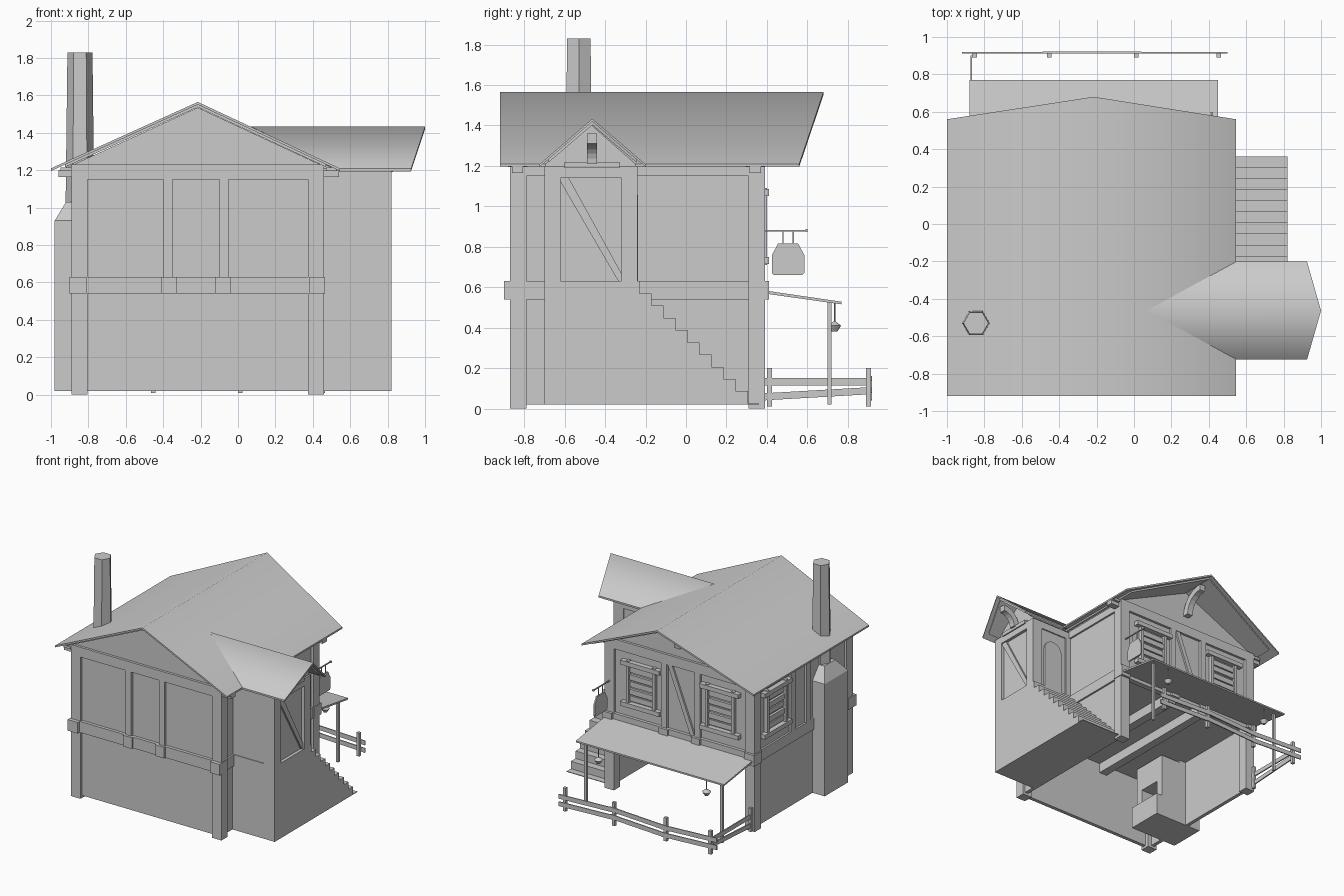
import bpy, bmesh, math

if "Cube" in bpy.data.objects:
    bpy.data.objects.remove(bpy.data.objects["Cube"])

mat = bpy.data.materials.new("plain_grey")
mat.diffuse_color = (0.6, 0.6, 0.6, 1)
mat.use_nodes = True
mat.node_tree.nodes["Principled BSDF"].inputs["Base Color"].default_value = mat.diffuse_color


def finish(name, bm):
    bmesh.ops.recalc_face_normals(bm, faces=bm.faces)
    me = bpy.data.meshes.new(name)
    bm.to_mesh(me)
    bm.free()
    me.materials.append(mat)
    ob = bpy.data.objects.new(name, me)
    bpy.context.collection.objects.link(ob)
    return ob


def add_prism(bm, pts, axis, a, b):
    def place(p, t):
        return {'x': (t, p[0], p[1]), 'y': (p[0], t, p[1]), 'z': (p[0], p[1], t)}[axis]
    lo = [bm.verts.new(place(p, a)) for p in pts]
    hi = [bm.verts.new(place(p, b)) for p in pts]
    bm.faces.new(lo)
    bm.faces.new(hi)
    n = len(pts)
    for i in range(n):
        j = (i + 1) % n
        bm.faces.new((lo[i], lo[j], hi[j], hi[i]))


def prism(name, pts, axis, a, b):
    bm = bmesh.new()
    add_prism(bm, pts, axis, a, b)
    return finish(name, bm)


def boxes(name, *items):
    bm = bmesh.new()
    for x0, x1, y0, y1, z0, z1 in items:
        add_prism(bm, [(x0, y0), (x1, y0), (x1, y1), (x0, y1)], 'z', z0, z1)
    return finish(name, bm)


def roof(name, r0, r1, l0, l1, e0, e1, t):
    """Two roof slopes from ridge r0-r1 to eaves l0-l1 and e0-e1, smooth over the ridge."""
    bm = bmesh.new()
    top = [bm.verts.new(p) for p in (r0, r1, l0, l1, e0, e1)]
    bot = [bm.verts.new((p[0], p[1], p[2] - t)) for p in (r0, r1, l0, l1, e0, e1)]
    for v in (top, bot):
        bm.faces.new((v[0], v[1], v[3], v[2]))
        bm.faces.new((v[0], v[1], v[5], v[4]))
    for i, j in ((0, 2), (1, 3), (2, 3), (0, 4), (1, 5), (4, 5)):
        bm.faces.new((top[i], top[j], bot[j], bot[i]))
    for f in bm.faces:
        f.smooth = True
    for e in bm.edges:
        e.smooth = e.verts[0] in top[:2] and e.verts[1] in top[:2]
    return finish(name, bm)


def rod(name, p0, p1, r0, r1, sides=6):
    bm = bmesh.new()
    ring = [[bm.verts.new((p[0] + r * math.cos(k * math.tau / sides),
                           p[1] + r * math.sin(k * math.tau / sides), p[2]))
             for k in range(sides)] for p, r in ((p0, r0), (p1, r1))]
    for k in range(sides):
        j = (k + 1) % sides
        bm.faces.new((ring[0][k], ring[0][j], ring[1][j], ring[1][k]))
    for r in ring:
        bm.faces.new(r)
    return finish(name, bm)


# Roofs: a top sheet and a smaller underlay for each
roof("main_roof", (-.215, -.92, 1.565), (-.215, .68, 1.565), (-1, -.92, 1.21), (-1, .56, 1.21),
     (.545, -.92, 1.21), (.545, .56, 1.21), .014)
roof("main_roof_underlay", (-.215, -.89, 1.553), (-.215, .65, 1.553), (-.925, -.89, 1.232),
     (-.925, .53, 1.232), (.47, -.89, 1.233), (.47, .53, 1.233), .016)
roof("side_roof", (.07, -.463, 1.433), (1, -.463, 1.433), (.54, -.725, 1.208), (.925, -.725, 1.208),
     (.54, -.2, 1.208), (.925, -.2, 1.208), .014)
roof("side_roof_underlay", (.12, -.463, 1.42), (.965, -.463, 1.42), (.5, -.68, 1.235),
     (.9, -.68, 1.235), (.5, -.245, 1.235), (.9, -.245, 1.235), .018)

# Main house: open-backed ground floor, solid upper floor with gables
boxes("ground_walls", (-.87, .44, -.85, -.82, .02, .6), (-.87, -.84, -.82, .37, .02, .6),
      (.41, .44, -.82, .37, .02, .6))
prism("upper_house", [(-.87, .58), (.44, .58), (.44, 1.23), (-.215, 1.535), (-.87, 1.235)],
      'y', -.85, .37)
boxes("floor_joists", *[(x - .035, x + .035, -.82, .37, .5, .59) for x in (-.375, -.075)])
boxes("corner_posts", *[(x, x + .085, y, y + .08, 0, 1.23)
                        for x in (-.89, .375) for y in (-.87, .31)])
boxes("middle_posts", *[(x, x + .05, y, y + .03, .6, 1.16)
                        for x in (-.4, -.1) for y in (-.87, .36)],
      (-.885, -.85, -.14, -.08, .6, 1.16), (-.885, -.85, -.33, -.28, .6, 1.16))
boxes("floor_beams", (-.88, .45, -.875, -.84, .54, .63), (-.88, .45, .35, .395, .54, .63),
      (-.885, -.85, -.86, .38, .54, .63), (.42, .455, -.86, .38, .54, .63))
boxes("beam_blocks", *[(x0, x1, y, y + .1, .54, .63)
                       for x0, x1 in ((-.9, -.81), (.38, .465)) for y in (-.9, .31)],
      *[(x, x + .08, y, y + .04, .54, .63) for x in (-.41, -.12) for y in (-.89, .37)])
boxes("top_beams", (-.88, .45, -.87, -.84, 1.15, 1.23), (-.88, .45, .35, .39, 1.15, 1.23),
      (-.885, -.85, -.86, .38, 1.15, 1.21), (.42, .455, -.86, .38, 1.15, 1.21))
boxes("eave_beams", *[(-.96, .54, y, y + .055, 1.165, 1.2) for y in (-.86, .315)],
      *[(x, x + .06, y - .02, y + .075, 1.195, 1.215) for y in (-.86, .315) for x in (-.95, .47)])
prism("back_brace", [(-.14, 1.16), (-.1, 1.16), (-.31, .62), (-.35, .62)], 'y', .36, .385)


# Shuttered windows
def window(name, u, wall, side):
    parts = [(-.13, -.105, .03, .71, 1.09), (.105, .13, .03, .71, 1.09),
             (-.175, .175, .04, .715, .75), (-.175, .175, .04, 1.05, 1.085)]
    parts += [(-.11, .11, .012 + .008 * (k % 2), .76 + k * .058, .803 + k * .058) for k in range(5)]
    if side == 'back':
        return boxes(name, *[(u + a, u + b, wall, wall + d, z0, z1) for a, b, d, z0, z1 in parts])
    return boxes(name, *[(wall - d, wall, u + a, u + b, z0, z1) for a, b, d, z0, z1 in parts])


window("back_window_right", .13, .37, 'back')
window("back_window_left", -.58, .37, 'back')
window("left_window", .11, -.87, 'left')

# Side extension with outside stair
steps = [(-.7, .02), (-.7, .63)]
for i in range(10):
    y = -.23 + i * .0595
    steps += [(y, .63 - i * .0605), (y, .63 - (i + 1) * .0605)]
prism("stair_block", steps + [(.36, .025), (.36, .02)], 'x', .43, .82)
prism("side_room", [(-.695, .63), (-.25, .63), (-.25, 1.21), (-.465, 1.4), (-.695, 1.21)],
      'x', .3, .795)
boxes("side_room_frame", (.73, .82, -.7, -.62, .63, 1.15), (.73, .82, -.32, -.24, .63, 1.15),
      (.73, .82, -.7, -.24, 1.14, 1.2), (.44, .8, -.27, -.24, 1.14, 1.2),
      (.44, .49, -.27, -.24, .63, 1.15), (.8, .83, -.6, -.33, 1.19, 1.22))
prism("side_brace", [(-.62, 1.15), (-.585, 1.15), (-.32, .67), (-.32, .63), (-.335, .63), (-.62, 1.12)],
      'x', .78, .81)
arch = [(.62 + .085 * math.cos(k * math.pi / 8), .97 + .085 * math.sin(k * math.pi / 8))
        for k in range(9)]
prism("side_door", [(.535, .63), (.705, .63)] + arch, 'y', -.255, -.237)


# Curved gable brackets
def bracket(name, wall, top, r, axis, a, b):
    pts = [(wall + r + q * math.cos(t), top - r + q * math.sin(t))
           for q, order in ((r, range(7)), (r - .05, range(6, -1, -1)))
           for t in [math.pi - k * math.pi / 12 for k in order]]
    return prism(name, pts, axis, a, b)


bracket("side_bracket", .795, 1.36, .15, 'y', -.49, -.44)
bracket("back_bracket", .37, 1.52, .2, 'x', -.24, -.19)

# Chimney: brick base, sloped shoulder, six-sided pipe, inner hearth
boxes("chimney_base", (-.98, -.78, -.68, -.38, .02, .93))
bm = bmesh.new()
low = [bm.verts.new(p) for p in ((-.98, -.68, .93), (-.78, -.68, .93), (-.78, -.38, .93), (-.98, -.38, .93))]
high = [bm.verts.new(p) for p in ((-.92, -.6, 1.03), (-.78, -.6, 1.03), (-.78, -.46, 1.03), (-.92, -.46, 1.03))]
bm.faces.new(low)
bm.faces.new(high)
for i in range(4):
    j = (i + 1) % 4
    bm.faces.new((low[i], low[j], high[j], high[i]))
finish("chimney_shoulder", bm)
rod("chimney_pipe", (-.845, -.53, 1.0), (-.845, -.53, 1.83), .077, .067)
boxes("hearth", (-.84, -.55, -.68, -.38, .02, .2), (-.84, -.6, -.68, -.62, .2, .35),
      (-.84, -.6, -.44, -.38, .2, .35), (-.84, -.6, -.68, -.38, .35, .56))

# Porch canopy, its posts and hanging lamps
prism("canopy", [(.38, .57), (.77, .515), (.77, .528), (.38, .585)], 'x', -.88, .45)
boxes("canopy_posts", *[(x, x + .02, .7, .72, .02, .525) for x in (-.83, .39)])
for n, x in (("left", -.7), ("right", .27)):
    rod("lamp_chain_" + n, (x, .735, .42), (x, .735, .52), .004, .004, 4)
    rod("lamp_bowl_" + n, (x, .735, .38), (x, .735, .41), .014, .034, 10)
    rod("lamp_top_" + n, (x, .735, .41), (x, .735, .43), .034, .006, 10)

# Fence along the back and left of the yard
boxes("fence_posts", *[(x, x + .025, .89, .915, .01, .2) for x in (-.865, -.465, 0, .44)],
      (-.88, -.86, .4, .425, .01, .2))
for k, (x0, x1, d) in enumerate(((-.92, -.42, .012), (-.49, .04, -.012), (-.03, .5, .01))):
    for z in (.07, .13):
        prism("back_rail_%d" % k, [(x0, z - .018 + d), (x1, z - .018 - d), (x1, z + .018 - d),
                                   (x0, z + .018 + d)], 'y', .912, .92 + .001 * (k == 1))
prism("left_rail_low", [(.38, .04), (.9, .07), (.9, .105), (.38, .075)], 'x', -.875, -.865)
prism("left_rail_high", [(.38, .115), (.9, .115), (.9, .15), (.38, .15)], 'x', -.875, -.865)

# Hanging sign board
boxes("sign_arm", (.411, .419, .38, .6, .876, .884), (.408, .422, .59, .6, .873, .887))
boxes("sign_chains", *[(.413, .417, y - .003, y + .003, .8, .88) for y in (.48, .53)])
prism("sign_board", [(.435, .66), (.575, .66), (.585, .67), (.585, .76), (.555, .815), (.455, .815),
                     (.425, .76), (.425, .67)], 'x', .409, .421)
